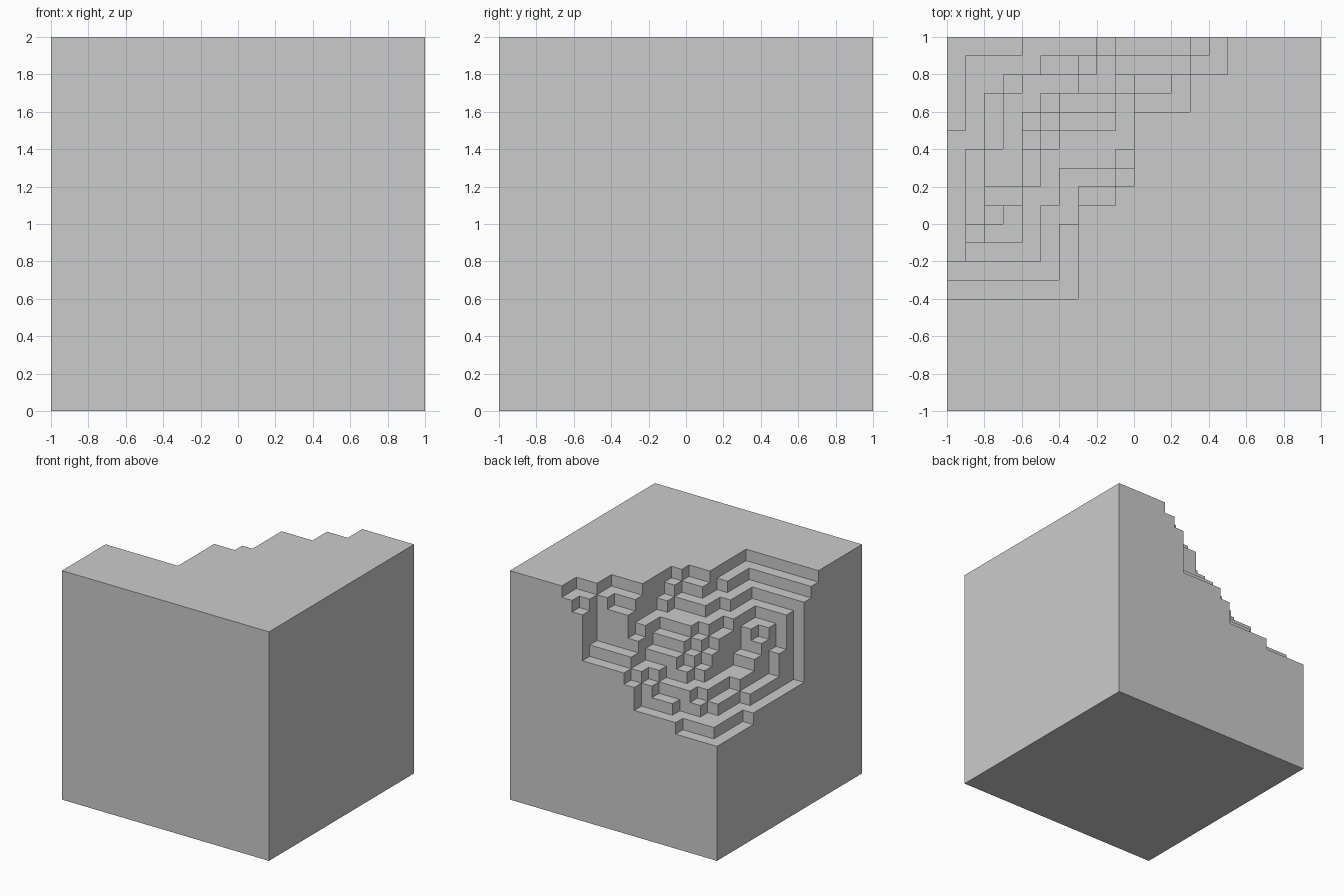
import bpy, bmesh
from mathutils import Vector

if "Cube" in bpy.data.objects:
    bpy.data.objects.remove(bpy.data.objects["Cube"])

N, S = 20, 0.1  # blocks per side, block size

# Carved depth in blocks (hex digits). One row per step from the back face
# towards the front; one digit per step from the left face to the right.
CARVE = [
    "AAAA99997666621",
    "A99998876555511",
    "A998777664221",
    "A987765553111",
    "A987654443",
    "9987543333",
    "9877433332",
    "9877432221",
    "986633211",
    "9854322",
    "9644321",
    "9333321",
    "2222221",
    "1111111",
]


def height(i, j):
    depth = int(CARVE[j][i], 16) if j < len(CARVE) and i < len(CARVE[j]) else 0
    return N - depth


def solid(i, j, k):
    return 0 <= i < N and 0 <= j < N and 0 <= k < height(i, j)


# Outer skin of the block stack
bm = bmesh.new()
verts = {}


def vert(p):
    if p not in verts:
        verts[p] = bm.verts.new((-1 + p[0] * S, 1 - p[1] * S, p[2] * S))
    return verts[p]


for i in range(N):
    for j in range(N):
        for k in range(height(i, j)):
            for axis in range(3):
                for side in (0, 1):
                    nb = [i, j, k]
                    nb[axis] += 2 * side - 1
                    if solid(*nb):
                        continue
                    quad = []
                    for a, b in ((0, 0), (1, 0), (1, 1), (0, 1)):
                        p = [i, j, k]
                        p[axis] += side
                        p[(axis + 1) % 3] += a
                        p[(axis + 2) % 3] += b
                        quad.append(vert(tuple(p)))
                    # y is mirrored, so the winding is flipped
                    bm.faces.new(quad[::-1] if side else quad)

# Merge flat areas into clean faces
bmesh.ops.dissolve_limit(bm, angle_limit=0.01, verts=bm.verts[:], edges=bm.edges[:])
bmesh.ops.recalc_face_normals(bm, faces=bm.faces[:])

mesh = bpy.data.meshes.new("carved_cube")
bm.to_mesh(mesh)
bm.free()
bpy.context.collection.objects.link(bpy.data.objects.new("carved_cube", mesh))
